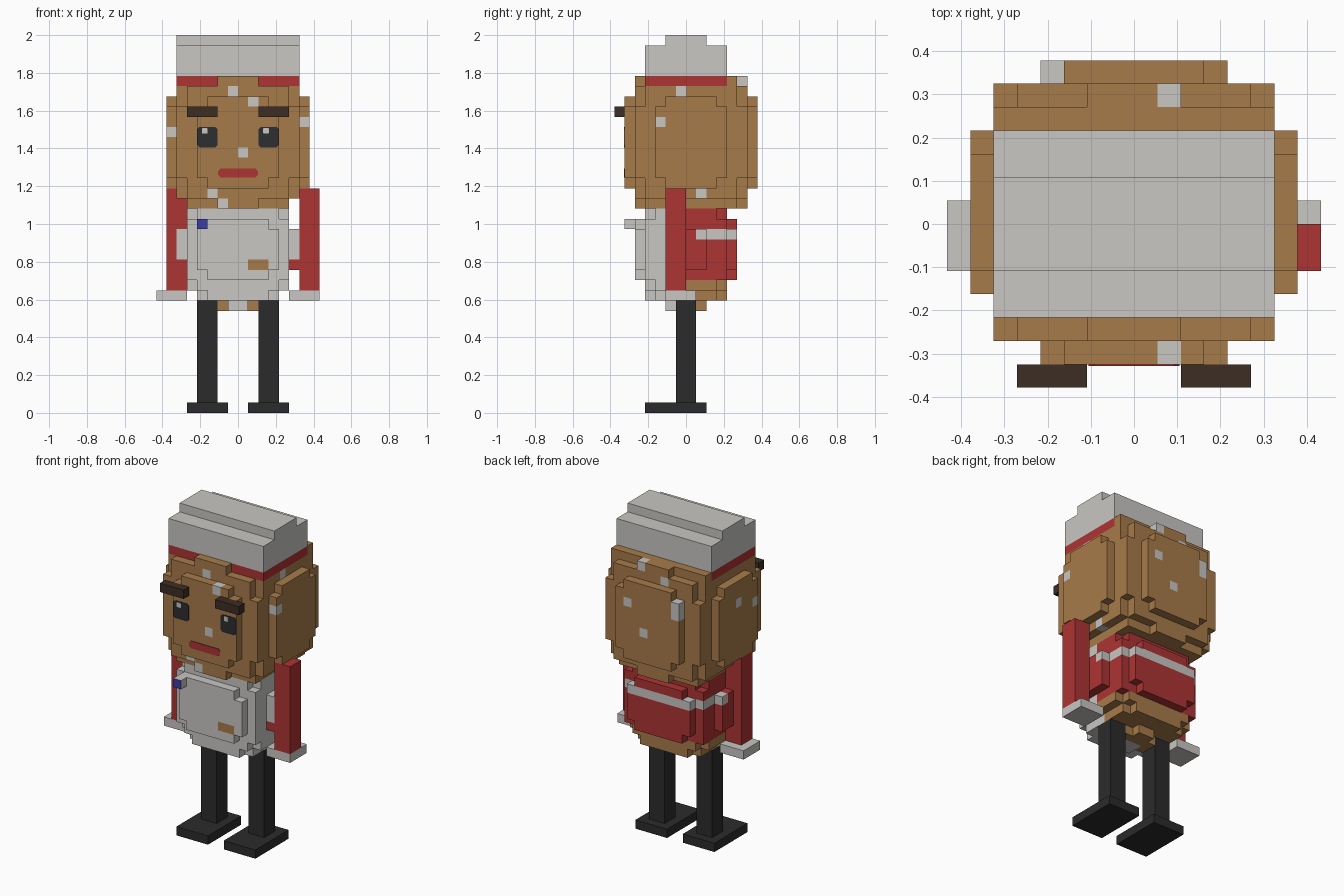
import bpy
import bmesh
from mathutils import Vector

cube = bpy.data.objects.get("Cube")
if cube:
    bpy.data.objects.remove(cube, do_unlink=True)

U = 2 / 37  # size of one block


# Colours
def make_material(name, r, g, b):
    lin = [((c / 255 + 0.055) / 1.055) ** 2.4 for c in (r, g, b)] + [1]
    m = bpy.data.materials.new(name)
    m.use_nodes = True
    m.diffuse_color = lin
    bsdf = m.node_tree.nodes["Principled BSDF"]
    bsdf.inputs["Base Color"].default_value = lin
    bsdf.inputs["Roughness"].default_value = 0.9
    return m


MATS = {
    "brown": make_material("gingerbread brown", 167, 123, 74),
    "grey": make_material("icing grey", 200, 199, 195),
    "red": make_material("jacket red", 174, 51, 51),
    "black": make_material("boot black", 43, 43, 43),
    "eye": make_material("eye charcoal", 45, 46, 49),
    "dark": make_material("eyebrow dark brown", 60, 45, 36),
    "blue": make_material("badge blue", 60, 60, 170),
}

DIRS = [Vector(d) for d in ((1, 0, 0), (-1, 0, 0), (0, 1, 0), (0, -1, 0), (0, 0, 1), (0, 0, -1))]


def finish(name, bm, colours):
    me = bpy.data.meshes.new(name)
    bm.to_mesh(me)
    bm.free()
    for c in colours:
        me.materials.append(MATS[c])
    ob = bpy.data.objects.new(name, me)
    bpy.context.collection.objects.link(ob)
    return ob


def blocks(name, boxes, colours, rule=None):
    """Outer skin of a union of block boxes (x0, x1, y0, y1, z0, z1)."""
    cells = {(x, y, z) for a, b, c, d, e, f in boxes
             for x in range(a, b) for y in range(c, d) for z in range(e, f)}
    bm = bmesh.new()
    verts = {}
    for cell in sorted(cells):
        centre = Vector(cell) + Vector((0.5, 0.5, 0.5))
        for n in DIRS:
            if tuple(int(v) for v in Vector(cell) + n) in cells:
                continue
            s = Vector((n.y, n.z, n.x))
            t = n.cross(s)
            ring = []
            for i, j in ((-1, -1), (1, -1), (1, 1), (-1, 1)):
                p = centre + (n + s * i + t * j) / 2
                key = tuple(round(v) for v in p)
                if key not in verts:
                    verts[key] = bm.verts.new(Vector(key) * U)
                ring.append(verts[key])
            face = bm.faces.new(ring)
            if rule:
                face.material_index = colours.index(rule(cell, n))
    return finish(name, bm, colours)


def plate(name, x, z, w, h, cut, y, colour):
    """Thin face-on plate with clipped corners."""
    a, b = w / 2, h / 2
    bm = bmesh.new()
    pts = []
    for i, j in ((-1, -1), (1, -1), (1, 1), (-1, 1)):
        pair = [(i * a, j * (b - cut)), (i * (a - cut), j * b)]
        pts += pair if i * j > 0 else pair[::-1]
    face = bm.faces.new([bm.verts.new((x + p, y, z + q)) for p, q in pts])
    ext = bmesh.ops.extrude_face_region(bm, geom=[face])["geom"]
    new = [v for v in ext if isinstance(v, bmesh.types.BMVert)]
    bmesh.ops.translate(bm, verts=new, vec=(0, 0.006, 0))
    bmesh.ops.recalc_face_normals(bm, faces=bm.faces)
    return finish(name, bm, [colour])


# Head: rounded block ball with icing spots
SPOTS = {(-1, -5, 31), (1, -6, 30), (6, -3, 28), (0, -6, 25), (-3, -5, 21), (-2, -5, 20),
         (5, -1, 31), (6, 3, 22), (5, 1, 21), (1, 5, 32), (-4, 6, 28), (-4, 6, 29),
         (2, 6, 28), (0, 6, 25), (-2, 5, 31), (-7, 0, 28), (-7, -3, 27)}
blocks("head", [
    (-6, 6, -4, 5, 21, 32), (-5, 5, -5, 6, 21, 32), (-6, 6, -5, 6, 23, 30),
    (-5, 5, -4, 5, 20, 32), (-5, 5, -3, 5, 32, 33), (-2, 2, -5, 6, 20, 33),
    (-6, 6, 4, 5, 32, 33),
    (-4, 4, -6, 7, 23, 30), (-3, 3, -6, 7, 22, 31),
    (-7, 7, -3, 4, 23, 30), (-7, 7, -2, 3, 22, 31)],
    ["brown", "grey"], lambda c, n: "grey" if c in SPOTS else "brown")

# Hat with red band
blocks("hat", [(-6, 6, -4, 4, 32, 36), (-6, 6, -2, 2, 36, 37)], ["grey", "red"],
       lambda c, n: "red" if c[2] == 32 else "grey")

# Face
for side, label in ((1, "left"), (-1, "right")):
    x = 3 * U * side
    plate(label + "_eye", x, 27 * U, 2 * U, 2 * U, 0.012, -6 * U - 0.003, "eye")
    plate(label + "_eye_glint", x - 0.014, 1.493, 0.03, 0.03, 0.004, -6 * U - 0.005, "grey")
    x0, x1 = sorted((2 * side, 5 * side))
    blocks(label + "_eyebrow", [(x0, x1, -7, -6, 29, 30)], ["dark"])
plate("mouth", 0, 1.27, 0.21, 0.045, 0.012, -6 * U - 0.004, "red")


# Body: pale front, red jacket back with belt, brown hips
def body_colour(c, n):
    x, y, z = c
    if z == 14 and y == -5 and x in (1, 2):
        return "brown"
    if z == 10:
        return "brown" if abs(x + 0.5) > 1 or y >= 0 else "grey"
    if x in (5, -6) and z == 14:
        return "red"
    if y < 0:
        return "grey"
    if z < 13:
        return "brown"
    return "grey" if z == 17 and y > 0 else "red"


blocks("body", [
    (-5, 5, -3, 3, 12, 20), (-4, 4, -4, 4, 12, 20), (-3, 3, -4, 4, 11, 20),
    (-4, 4, -3, 3, 11, 12), (-5, 5, -4, 4, 13, 19),
    (-3, 3, -5, 5, 13, 19), (-4, 4, -5, 5, 14, 18),
    (-6, 6, -2, 2, 14, 18), (-1, 1, -2, 2, 10, 11), (-2, 2, -1, 1, 10, 11)],
    ["grey", "red", "brown"], body_colour)

# Badge
blocks("badge", [(-4, -3, -6, -4, 18, 19)], ["grey", "blue"],
       lambda c, n: "blue" if n.y < 0 else "grey")

# Arms and hands
blocks("left_arm", [(6, 8, -2, 0, 12, 22)], ["red"])
blocks("right_arm", [(-7, -5, -2, 0, 12, 22)], ["red"])
blocks("left_hand", [(5, 8, -2, 1, 11, 12)], ["grey"])
blocks("right_hand", [(-8, -5, -2, 1, 11, 12)], ["grey"])

# Legs and feet
for label, x in (("left", 2), ("right", -4)):
    blocks(label + "_leg", [(x, x + 2, -1, 1, 1, 11)], ["black"])
    blocks(label + "_foot", [(x - 1, x + 3, -4, 2, 0, 1)], ["black"])
